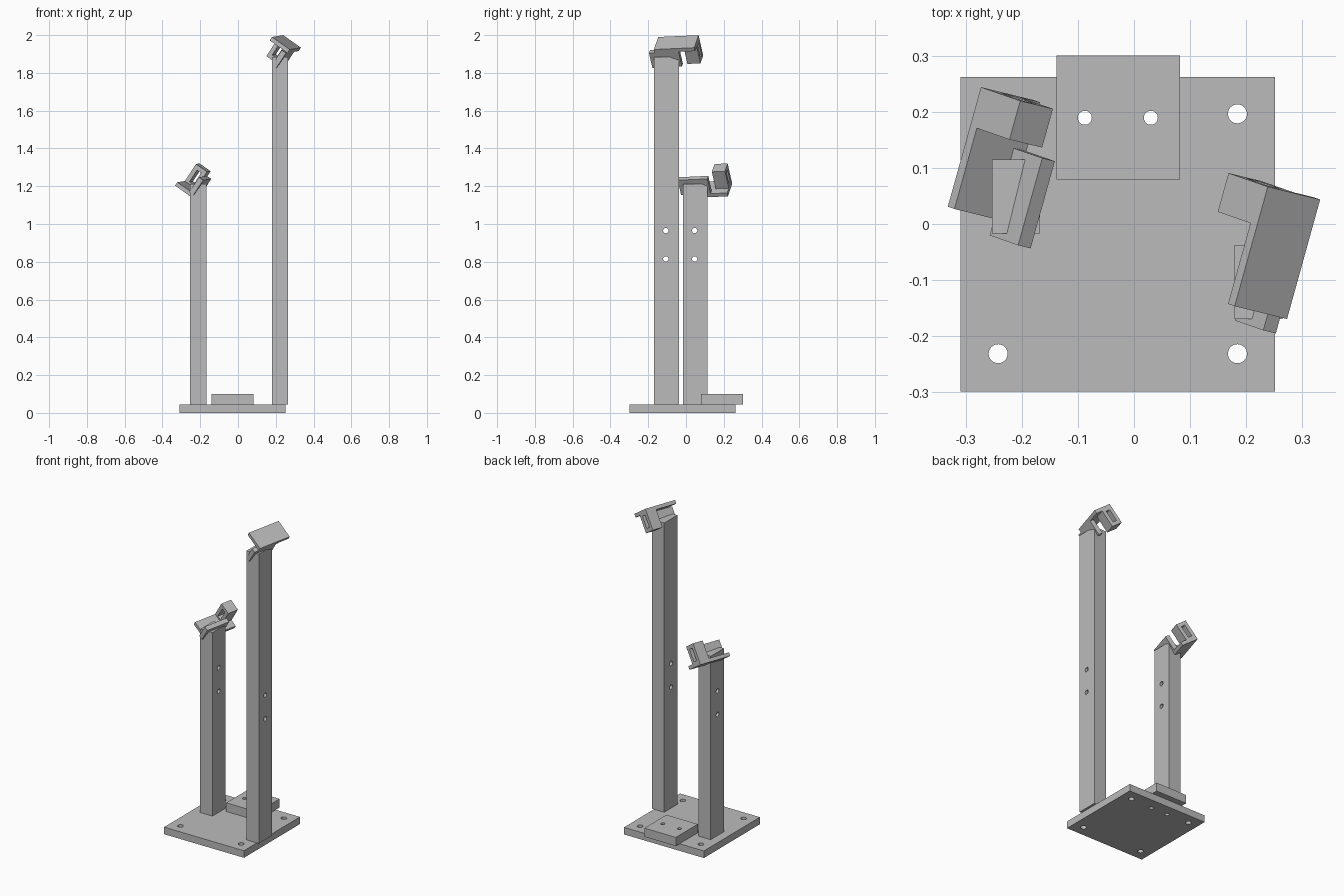
import bpy
from math import radians
from mathutils import Matrix, Vector

old = bpy.data.objects.get("Cube")
if old:
    bpy.data.objects.remove(old, do_unlink=True)

grey = bpy.data.materials.new("plain grey")
grey.use_nodes = True
grey.diffuse_color = (0.5, 0.5, 0.5, 1)
grey.node_tree.nodes["Principled BSDF"].inputs["Base Color"].default_value = (0.5, 0.5, 0.5, 1)


def box(name, lo, hi, frame=Matrix()):
    """Box between two corners, placed in a local frame."""
    lo, hi = Vector(lo), Vector(hi)
    bpy.ops.mesh.primitive_cube_add(size=1)
    ob = bpy.context.object
    ob.name = name
    size = [abs(c) for c in hi - lo]
    ob.data.transform(frame @ Matrix.Translation((lo + hi) / 2) @ Matrix.Diagonal((*size, 1)))
    ob.data.materials.append(grey)
    return ob


def rod(centre, radius, length, along_x=False):
    """Round cutter, upright or lying along x."""
    bpy.ops.mesh.primitive_cylinder_add(vertices=32, radius=radius, depth=length)
    ob = bpy.context.object
    turn = Matrix.Rotation(radians(90), 4, 'Y') if along_x else Matrix()
    ob.data.transform(Matrix.Translation(centre) @ turn)
    ob.data.materials.append(grey)
    return ob


def cut(ob, cutters):
    """Subtract each cutter from the part and discard it."""
    for cutter in cutters:
        mod = ob.modifiers.new("hole", 'BOOLEAN')
        mod.operation, mod.solver, mod.object = 'DIFFERENCE', 'EXACT', cutter
    bpy.context.view_layer.update()
    mesh = bpy.data.meshes.new_from_object(ob.evaluated_get(bpy.context.evaluated_depsgraph_get()))
    ob.modifiers.clear()
    ob.data = mesh
    for cutter in cutters:
        bpy.data.objects.remove(cutter, do_unlink=True)


# Base plate with corner holes, and the rear block bolted through it
bolts = [(-0.088, 0.19), (0.03, 0.19)]
corners = [(x, y) for x in (-0.243, 0.185) for y in (-0.232, 0.197)]
base = box("base_plate", (-0.31, -0.3, 0), (0.252, 0.263, 0.045))
cut(base, [rod((x, y, 0), 0.017, 0.3) for x, y in corners]
    + [rod((x, y, 0), 0.0125, 0.3) for x, y in bolts])
block = box("rear_block", (-0.139, 0.08, 0.045), (0.082, 0.301, 0.1))
cut(block, [rod((x, y, 0.07), 0.0125, 0.3) for x, y in bolts])


def post(name, x, y, top):
    ob = box(name, (x, y, 0.045), (x + 0.086, y + 0.132, top))
    cut(ob, [rod((x + 0.043, y + 0.063, z), 0.014, 0.3, True) for z in (0.815, 0.965)])


post("right_post", -0.254, -0.017, 1.212)
post("left_post", 0.18, -0.17, 1.885)

# Tilted heads: plate, slotted block at its rear, and a fin joining it to the post
tilt = (Matrix.Rotation(radians(-15.5), 4, 'Z') @ Matrix.Rotation(radians(2.5), 4, 'X')
        @ Matrix.Rotation(radians(34.5), 4, 'Y'))


def head(side, origin, k):
    frame = Matrix.Translation(origin) @ tilt
    box(side + "_head_plate", (0, 0, 0), (0.117, 0.222, k * 0.022), frame)
    box(side + "_head_fin", (0.089, -0.031, k * 0.022), (0.117, 0.131, k * 0.117), frame)
    clamp = box(side + "_head_block", (0, 0.15, k * 0.022), (0.073, 0.222, k * 0.131), frame)
    cut(clamp, [box("slot", (0.023, 0.1, k * 0.032), (0.05, 0.3, k * 0.108), frame)])


head("right", (-0.333, 0.031, 1.203), 1)
head("left", (0.18, -0.147, 1.99), -1)
